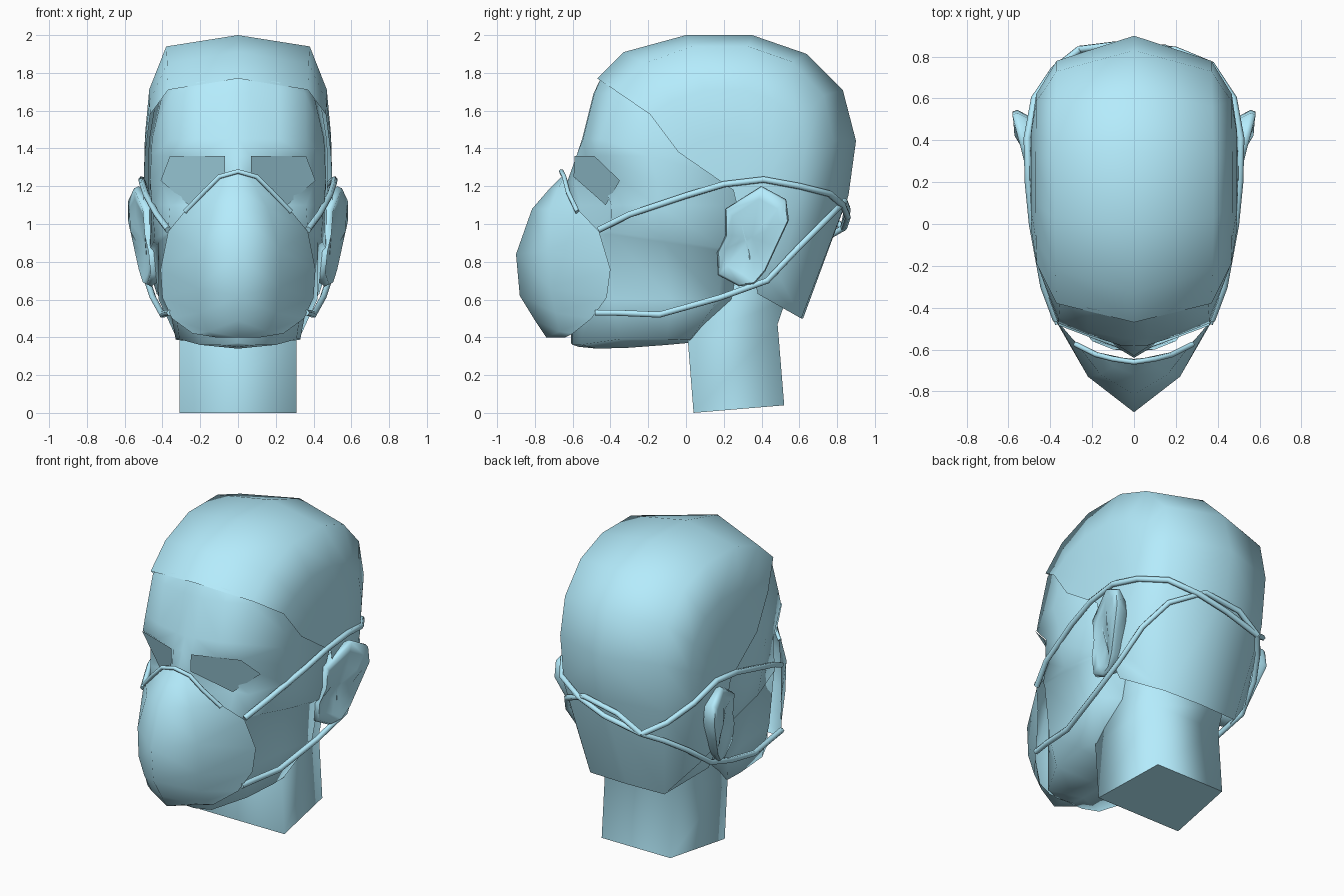
import bpy, bmesh, math

if "Cube" in bpy.data.objects:
    bpy.data.objects.remove(bpy.data.objects["Cube"])

# One shared blue for every part
blue = bpy.data.materials.new("blue")
blue.diffuse_color = (.46, .84, .98, 1)
blue.use_nodes = True
blue.node_tree.nodes["Principled BSDF"].inputs["Base Color"].default_value = blue.diffuse_color


def make(name, verts, faces, mirror=True, recalc=True, angle=50):
    bm = bmesh.new()
    vs = [bm.verts.new(v) for v in verts]
    for f in faces:
        bm.faces.new([vs[i] for i in f])
    bmesh.ops.remove_doubles(bm, verts=bm.verts, dist=0.0005)
    bmesh.ops.dissolve_degenerate(bm, edges=bm.edges, dist=0.0005)
    if recalc:
        bmesh.ops.recalc_face_normals(bm, faces=bm.faces)
    me = bpy.data.meshes.new(name)
    bm.to_mesh(me)
    bm.free()
    me.materials.append(blue)
    ob = bpy.data.objects.new(name, me)
    bpy.context.collection.objects.link(ob)
    if mirror:
        m = ob.modifiers.new("Mirror", 'MIRROR')
        m.merge_threshold = 0.001
    bpy.ops.object.select_all(action='DESELECT')
    ob.select_set(True)
    bpy.context.view_layer.objects.active = ob
    bpy.ops.object.shade_smooth_by_angle(angle=math.radians(angle))


def loft(rows, closed=False):
    n = len(rows[0])
    verts = [p for r in rows for p in r]
    faces = []
    for i in range(len(rows) - 1):
        for j in range(n if closed else n - 1):
            k = (j + 1) % n
            faces.append((i * n + j, i * n + k, (i + 1) * n + k, (i + 1) * n + j))
    return verts, faces


def tube(name, pts, r):
    cu = bpy.data.curves.new(name, 'CURVE')
    cu.dimensions = '3D'
    cu.bevel_depth = r
    cu.bevel_resolution = 1
    cu.use_fill_caps = True
    sp = cu.splines.new('POLY')
    sp.points.add(len(pts) - 1)
    for p, c in zip(sp.points, pts):
        p.co = (*c, 1)
    cu.materials.append(blue)
    bpy.context.collection.objects.link(bpy.data.objects.new(name, cu))


# Hair cap: centre profile, shoulder profile, then sides drawn in to a pole above the ear
centre = [(-.47, 1.77), (-.33, 1.91), (0, 2), (.35, 2), (.64, 1.9), (.83, 1.71),
          (.9, 1.44), (.86, 1.15), (.62, .5)]
shoulder = [(.37, -.38, 1.71), (.375, -.22, 1.85), (.38, .03, 1.94), (.38, .33, 1.94),
            (.375, .56, 1.86), (.37, .73, 1.68), (.37, .78, 1.44), (.365, .75, 1.12),
            (.27, .61, .5), (.43, .38, .63)]
pole = (.5, .25, 1.18)
rows = []
for x, y, z in shoulder:
    rows.append([(pole[0] - (pole[0] - x) * f, pole[1] + (y - pole[1]) * a, pole[2] + (z - pole[2]) * a)
                 for a, f in ((1, 1), (.7, .25), (.38, .06), (0, 0))])
rows[0][1:3] = [(.465, -.19, 1.58), (.49, -.04, 1.38)]
verts, faces = loft(rows)
base = len(verts)
verts += [(0, y, z) for y, z in centre]
for i in range(8):
    faces.append((base + i, i * 4, i * 4 + 4, base + i + 1))
make("hair", verts, faces, angle=75)

# Face: horizontal sections from the hairline down to the jaw
sections = [
    (1.75, [(0, -.44), (.065, -.435), (.22, -.4), (.34, -.33), (.37, -.2), (.4, .3)]),
    (1.69, [(0, -.49), (.065, -.485), (.22, -.455), (.355, -.38), (.40, -.22), (.43, .3)]),
    (1.45, [(0, -.55), (.065, -.545), (.22, -.51), (.36, -.45), (.455, -.17), (.47, .3)]),
    (1.36, [(0, -.58), (.065, -.58), (.22, -.53), (.36, -.475), (.46, -.2), (.475, .3)]),
    (1.22, [(0, -.63), (.07, -.585), (.2, -.44), (.405, -.335), (.465, -.15), (.475, .3)]),
    (1.10, [(0, -.64), (.09, -.56), (.26, -.405), (.36, -.395), (.455, -.15), (.47, .25)]),
    (.96, [(0, -.62), (.1, -.58), (.26, -.47), (.37, -.4), (.44, -.12), (.465, .2)]),
    (.945, [(0, -.62), (.1, -.58), (.26, -.47), (.365, -.395), (.42, -.12), (.45, .2)]),
    (.6, [(0, -.6), (.1, -.58), (.25, -.5), (.34, -.38), (.37, -.08), (.42, .17)]),
]
rows = [[(x, y, z) for x, y in s] + [(s[-1][0] - .15, s[-1][1] + .08, z)] for z, s in sections]
rows[0][0:2] = [(0, -.445, 1.785), (.065, -.435, 1.775)]
# cheek step slopes down towards the ear
for r in rows[6:8]:
    r[4:] = [(x, y, z - dz) for (x, y, z), dz in zip(r[4:], (.04, .09, .09))]
rows.append([(0, -.61, .37), (.1, -.6, .36), (.2, -.56, .36), (.31, -.35, .39),
             (.33, -.1, .39), (.32, .02, .385), (.25, .05, .4)])
rows.append([(0, y, z) for y, z in ((-.61, .37), (-.57, .35), (-.47, .34), (-.3, .345),
                                    (-.1, .36), (.01, .37), (.05, .38))])
make("face", *loft(rows), angle=85)

# Eye planes sloping in under the brow
make("eyes", [(.07, -.59, 1.36), (.07, -.595, 1.25), (.26, -.425, 1.1), (.41, -.35, 1.23), (.36, -.485, 1.36)],
     [(0, 1, 2, 3, 4)], recalc=False)

# Neck: column tapering a little towards the back
rows = [[(-.31, yf, zf), (.31, yf, zf), (.25, yb, zb), (-.25, yb, zb)]
        for yf, zf, yb, zb in ((.04, 0, .52, .04), (.01, .38, .485, .47), (.1, .6, .53, .6), (.12, .9, .53, .9))]
verts, faces = loft(rows, True)
# side walls smooth together, the flat ends stay separate
make("neck", verts, faces, mirror=False, angle=120)
make("neck_base", rows[0], [(3, 2, 1, 0)], mirror=False, recalc=False)

# Ears: flared plates with a soft rim
outline = [(.4, 1.2), (.53, 1.13), (.545, 1.02), (.48, .88), (.42, .75), (.36, .68),
           (.28, .67), (.17, .73), (.165, .85), (.21, .94), (.21, 1.08)]


def ear_ring(scale, dx):
    ring = []
    for y, z in outline:
        x = .455 + .04 * min(1, max(0, (z - .65) / .4)) + .24 * (y - .17)
        ring.append((x + dx, .35 + (y - .35) * scale, .93 + (z - .93) * scale))
    return ring


rows = [ear_ring(.8, -.1), ear_ring(1, -.025), ear_ring(.96, 0), ear_ring(.75, -.005),
        ear_ring(.4, -.01), ear_ring(0.001, -.01)]
n = len(outline)
centre_x = sum(p[0] for p in rows[-1]) / n
rows[-1] = [(centre_x, .35, .93)] * n
make("ears", *loft(rows, True), angle=75)

# Mask: ridged cup, each row runs centre, cheek, rim
rows = [
    [(0, -.645, 1.265), (.05, -.64, 1.262), (.1, -.63, 1.24)],
    [(0, -.72, 1.19), (.1, -.68, 1.185), (.19, -.61, 1.16)],
    [(0, -.815, 1.08), (.16, -.72, 1.08), (.28, -.565, 1.07)],
    [(0, -.9, .84), (.22, -.73, .86), (.37, -.46, .96)],
    [(0, -.88, .62), (.22, -.72, .66), (.41, -.4, .76)],
    [(0, -.8, .49), (.2, -.69, .53), (.4, -.42, .61)],
    [(0, -.74, .4), (.16, -.67, .43), (.35, -.5, .5)],
    [(0, -.65, .4), (.12, -.64, .4), (.24, -.6, .42)],
]
make("mask", *loft(rows), angle=90)

# Nose clip
clip = [(.28, -.575, 1.065), (.18, -.625, 1.17), (.1, -.645, 1.25), (0, -.66, 1.278)]
tube("nose_clip", clip + [(-x, y, z) for x, y, z in clip[-2::-1]], .013)

# Straps: shared side runs, then knotted together behind the head
upper = [(.37, -.46, .97), (.43, -.3, 1.05), (.485, 0, 1.15), (.505, .2, 1.21), (.51, .41, 1.235)]
lower = [(.36, -.48, .53), (.375, -.37, .53), (.4, -.14, .52), (.45, .18, .61), (.48, .43, .7)]
flip = lambda pts: [(-x, y, z) for x, y, z in pts]
knot = (-.26, .835, .98)
tube("upper_strap_right", upper + [(.475, .6, 1.2), (.37, .76, 1.16), (.2, .83, 1.1), (0, .855, 1.04), knot], .018)
tube("lower_strap_right", lower + [(.44, .6, .88), (.35, .74, 1.02), (.15, .84, 1.12), (-.1, .855, 1.08), knot], .018)
tube("upper_strap_left", flip(upper) + [(-.475, .6, 1.15), (-.38, .74, 1.05), knot], .018)
tube("lower_strap_left", flip(lower) + [(-.43, .6, .83), (-.35, .73, .92), knot], .018)
